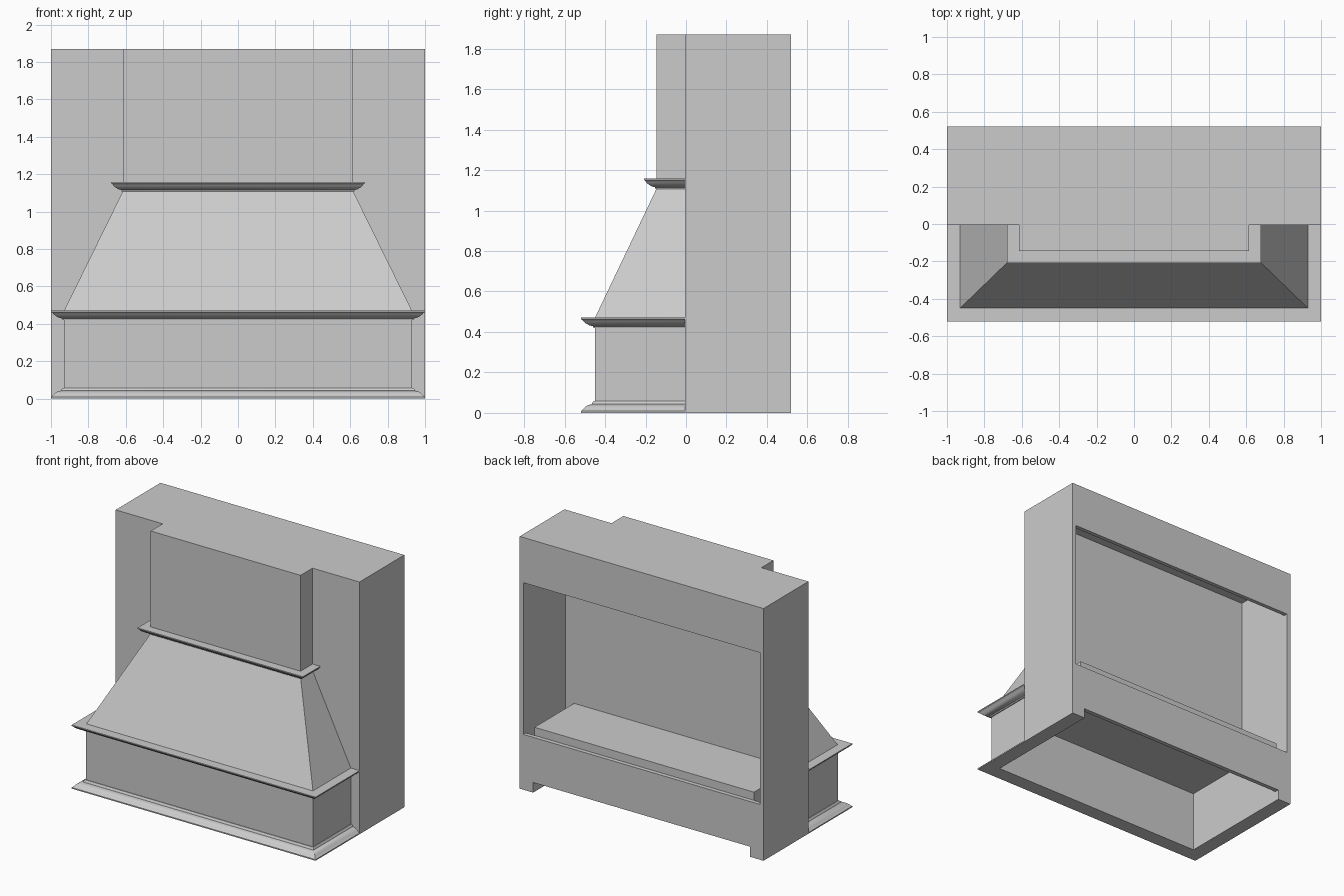
import bpy, bmesh, math

old = bpy.data.objects.get("Cube")
if old:
    bpy.data.objects.remove(old, do_unlink=True)

# Single plain grey finish
grey = bpy.data.materials.new("plain_grey")
grey.use_nodes = True
COL = (0.6, 0.6, 0.6, 1.0)
grey.diffuse_color = COL
grey.node_tree.nodes["Principled BSDF"].inputs["Base Color"].default_value = COL


def finish(name, bm):
    bmesh.ops.recalc_face_normals(bm, faces=bm.faces)
    me = bpy.data.meshes.new(name)
    bm.to_mesh(me)
    bm.free()
    me.materials.append(grey)
    ob = bpy.data.objects.new(name, me)
    bpy.context.collection.objects.link(ob)
    return ob


def loft(name, rings, closed=False, ring_closed=True):
    """Skin equal-length rings of points; cap both ends."""
    bm = bmesh.new()
    vs = [[bm.verts.new(p) for p in r] for r in rings]
    n = len(vs[0])
    for a, b in zip(vs, vs[1:]):
        for i in range(n):
            j = (i + 1) % n
            bm.faces.new((a[i], a[j], b[j], b[i]))
    bm.faces.new(vs[0])
    bm.faces.new(vs[-1])
    return finish(name, bm)


def rect(x0, x1, y0, y1, z):
    return [(x0, y0, z), (x1, y0, z), (x1, y1, z), (x0, y1, z)]


def box(name, x0, x1, y0, y1, z0, z1):
    return loft(name, [rect(x0, x1, y0, y1, z0), rect(x0, x1, y0, y1, z1)])


def combine(ob, tool, operation):
    tool.hide_render = True
    mod = ob.modifiers.new("bool", 'BOOLEAN')
    mod.operation = operation
    mod.solver = 'EXACT'
    mod.object = tool
    bpy.context.view_layer.objects.active = ob
    bpy.ops.object.modifier_apply(modifier=mod.name)
    bpy.data.objects.remove(tool, do_unlink=True)


def moulding(name, hw, yf, profile):
    """Sweep an (offset, z) profile round the front and both sides."""
    back = -0.005
    path = [(-1, False), (-1, True), (1, True), (1, False)]
    rings = [[(s * (hw + o), yf - o if front else back, z) for o, z in profile]
             for s, front in path]
    return loft(name, rings)


FRONT = -0.005

# Cabinet block joined with apron, sloped canopy and chimney
body = box("hood_body", -1, 1, FRONT, 0.52, 0, 1.87)
steps = [(0.93, -0.45, 0), (0.93, -0.45, 0.47), (0.615, -0.145, 1.11), (0.615, -0.145, 1.87)]
canopy = loft("canopy", [rect(-w, w, y, 0.01, z) for w, y, z in steps])
combine(body, canopy, 'UNION')

# Hollows: upper space, side gaps, rear opening, underside cavity, rear notch
hollows = [
    (-0.97, 0.97, 0.025, 0.49, 0.47, 1.84),
    (-0.97, -0.90, 0.025, 0.49, 0.10, 0.60),
    (0.90, 0.97, 0.025, 0.49, 0.10, 0.60),
    (-0.97, 0.97, 0.489, 0.60, 0.41, 1.535),
    (-0.89, 0.89, -0.41, 0.488, -0.10, 0.455),
    (-0.89, 0.89, 0.45, 0.60, -0.10, 0.075),
]
for h in hollows:
    combine(body, box("cutter", *h), 'DIFFERENCE')

# Merge leftover flat seams
bm = bmesh.new()
bm.from_mesh(body.data)
bmesh.ops.remove_doubles(bm, verts=bm.verts, dist=1e-5)
bmesh.ops.dissolve_limit(bm, angle_limit=math.radians(0.5), verts=bm.verts, edges=bm.edges)
bm.to_mesh(body.data)
bm.free()

# Crown profile shared by both ledges
def crown(z, k):
    shape = [(-0.1, 0.0), (0.1, 0.0), (0.14, 0.008), (0.4, 0.013), (0.62, 0.021),
             (0.8, 0.031), (0.9, 0.040), (1.0, 0.044), (1.0, 0.052), (-0.1, 0.052)]
    return [(o * k, z + dz) for o, dz in shape]


trims = [
    moulding("lower_crown", 0.93, -0.45, crown(0.42, 0.07)),
    moulding("upper_crown", 0.615, -0.145, crown(1.107, 0.063)),
    moulding("base_moulding", 0.93, -0.45, [
        (0, 0), (0.07, 0), (0.07, 0.009), (0.063, 0.013), (0.055, 0.023),
        (0.045, 0.032), (0.032, 0.039), (0.015, 0.043), (0.012, 0.052),
        (0.006, 0.058), (0, 0.058)]),
]

# Rounded trim shading with crisp corners
bpy.ops.object.select_all(action='DESELECT')
for t in trims:
    t.select_set(True)
bpy.context.view_layer.objects.active = trims[0]
bpy.ops.object.shade_smooth_by_angle(angle=math.radians(32))
bpy.ops.object.select_all(action='DESELECT')
